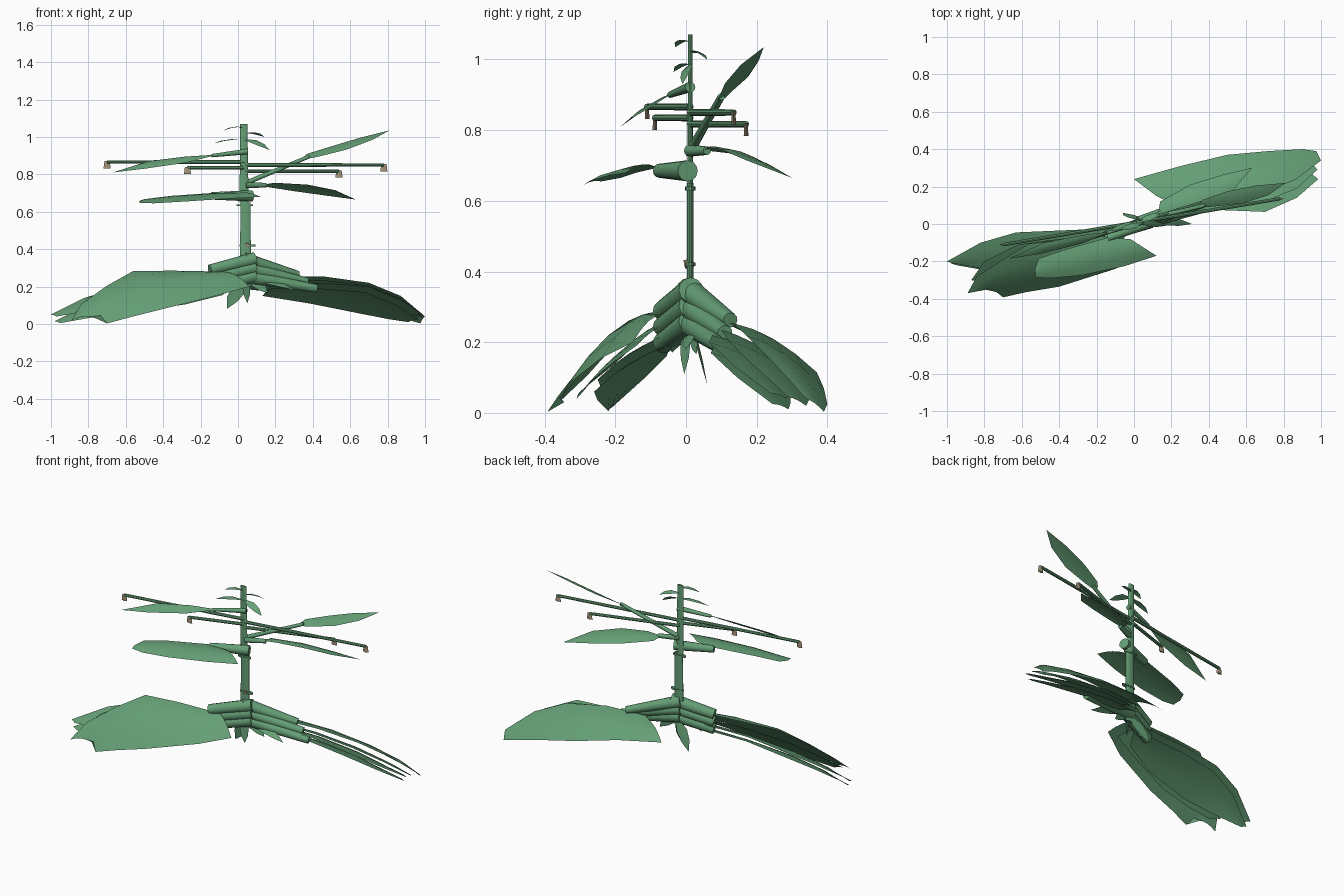
import bpy, bmesh, math
from mathutils import Vector


def material(name, rgb):
    m = bpy.data.materials.new(name)
    m.diffuse_color = (*rgb, 1)
    return m


GREEN = material("leaf_green", (0.13, 0.345, 0.18))
TAN = material("anther_tan", (0.36, 0.29, 0.18))


def finish(name, bm, mat):
    me = bpy.data.meshes.new(name)
    bm.to_mesh(me)
    bm.free()
    ob = bpy.data.objects.new(name, me)
    bpy.context.collection.objects.link(ob)
    me.materials.append(mat)
    bpy.context.view_layer.objects.active = ob
    ob.select_set(True)
    bpy.ops.object.shade_smooth_by_angle(angle=math.radians(40))
    ob.select_set(False)
    return ob


def leaf(name, edge_a, edge_b, bulge=0.05):
    """Thin blade stretched between two edges, arched upward across its width."""
    bm = bmesh.new()
    rows = []
    for a, b in zip(edge_a, edge_b):
        a, b = Vector(a), Vector(b)
        up = Vector((0, 0, bulge * (a - b).length))
        rows.append([bm.verts.new(a.lerp(b, f) + up * (4 * f * (1 - f))) for f in (0, 0.25, 0.5, 0.75, 1)])
    for r, s in zip(rows, rows[1:]):
        for i in range(4):
            bm.faces.new((r[i], r[i + 1], s[i + 1], s[i]))
    bmesh.ops.remove_doubles(bm, verts=bm.verts, dist=0.0005)
    bmesh.ops.recalc_face_normals(bm, faces=bm.faces)
    return finish(name, bm, GREEN)


def shifted(edge, d):
    return [tuple(Vector(p) + Vector(d)) for p in edge]


def tube(name, p, q, r1, r2, sides=12, flat=1.0, mat=GREEN):
    """Tapered round bar from p to q; flat squeezes it along y."""
    p, q = Vector(p), Vector(q)
    d = q - p
    bm = bmesh.new()
    bmesh.ops.create_cone(bm, cap_ends=True, segments=sides, radius1=r1, radius2=r2, depth=d.length)
    rot = d.to_track_quat('Z', 'Y')
    for v in bm.verts:
        off = rot @ v.co
        if flat != 1.0:
            off.y *= flat
        v.co = off + (p + q) / 2
    return finish(name, bm, mat)


def sprout(name, base, tip, width):
    """Small pointed leaf, width is the half-width vector."""
    b, t, w = Vector(base), Vector(tip), Vector(width)
    mids = [b.lerp(t, f) + Vector((0, 0, 0.01 * math.sin(math.pi * f))) for f in (0.35, 0.7)]
    leaf(name, [b + w * 0.3, mids[0] + w, mids[1] + w * 0.8, t],
         [b - w * 0.3, mids[0] - w, mids[1] - w * 0.8, t])


# Flattened stem with joint rings
tube("lower_stem", (0.04, 0.012, 0.2), (0.04, 0.012, 0.65), 0.03, 0.028, 14, 0.33)
tube("upper_stem", (0.033, 0.012, 0.65), (0.03, 0.012, 1.07), 0.024, 0.02, 14, 0.33)
for i, (x, z) in enumerate([(0.05, 0.42), (0.036, 0.635)]):
    tube(f"stem_ring_{i}", (x, 0.012, z - 0.005), (x, 0.012, z + 0.005), 0.044, 0.044, 14, 0.33)
tube("stem_bud", (0.05, -0.005, 0.42), (0.05, 0.02, 0.425), 0.012, 0.012, 8, mat=TAN)

# Stacked stalks of the basal leaves
for i in range(3):
    d = 0.045 * i
    tube(f"left_basal_stalk_{i}", (0.09, 0.015, 0.347 - d), (-0.15, -0.065, 0.288 - d), 0.037, 0.03)
    tube(f"right_basal_stalk_{i}", (0.03, 0.005, 0.347 - d),
         (0.32 + 0.05 * i, 0.125 - 0.015 * i, 0.262 - d * 0.8), 0.037, 0.022)

# Large basal leaves, left side
leaf("left_basal_leaf_top",
     [(-0.08, -0.06, .28), (-0.35, -0.08, .285), (-0.56, -0.105, .283), (-0.7, -0.19, .205),
      (-0.84, -0.28, .105), (-0.89, -0.37, .02)],
     [(0.06, -0.15, .2), (-0.1, -0.24, .155), (-0.4, -0.335, .08), (-0.58, -0.365, .035),
      (-0.70, -0.392, .003), (-0.76, -0.345, .03)], 0.11)
leaf("left_basal_leaf_middle",
     [(-0.1, -0.06, .25), (-0.4, -0.08, .25), (-0.62, -0.11, .225), (-0.8, -0.2, .14), (-0.87, -0.3, .06)],
     [(0.0, -0.14, .19), (-0.2, -0.21, .14), (-0.45, -0.28, .08), (-0.65, -0.3, .05), (-0.8, -0.31, .04)])
left_a = [(-0.05, -0.02, .23), (-0.4, -0.035, .225), (-0.63, -0.045, .195), (-0.82, -0.1, .14), (-1, -0.2, .05)]
left_b = [(-0.1, -0.12, .19), (-0.3, -0.2, .14), (-0.6, -0.25, .095), (-0.8, -0.24, .07), (-0.97, -0.21, .04)]
for i, d in enumerate([(0, 0, 0), (0.02, -0.01, -0.035)]):
    leaf(f"left_basal_leaf_{i}", shifted(left_a, d), shifted(left_b, d))

# Large basal leaves, right side
leaf("right_basal_leaf_top",
     [(0.12, .15, .235), (0.2, .11, .255), (0.45, .13, .255), (0.7, .17, .22), (0.87, .24, .15), (1.0, .34, .04)],
     [(0.0, .24, .19), (0.25, .31, .165), (0.5, .37, .115), (0.72, .39, .07), (0.9, .4, .025), (0.975, .39, .003)],
     0.08)
leaf("right_basal_leaf_middle",
     [(0.2, .09, .235), (0.45, .1, .235), (0.7, .12, .205), (0.87, .19, .135), (0.98, .29, .045)],
     [(0.1, .19, .19), (0.35, .28, .14), (0.6, .33, .09), (0.83, .35, .04), (0.94, .34, .02)])
right_a = [(0.2, .08, .22), (0.45, .075, .22), (0.7, .065, .2), (0.87, .14, .13), (0.985, .24, .055)]
right_b = [(0.15, .18, .18), (0.4, .25, .14), (0.65, .29, .09), (0.83, .29, .055), (0.93, .285, .04)]
for i, d in enumerate([(0, 0, 0), (-0.02, 0.005, -0.03)]):
    leaf(f"right_basal_leaf_{i}", shifted(right_a, d), shifted(right_b, d))

# Small hanging leaves under the crown
for i, (base, tip, w) in enumerate([
        ((0.04, 0.02, .23), (-0.06, 0.06, .08), (0.035, 0, -.015)),
        ((0.04, 0.0, .23), (0.05, -0.005, .11), (0.02, 0.014, 0)),
        ((0.06, 0.015, .24), (0.16, 0.03, .165), (0.02, 0.01, .02)),
        ((0.1, 0.02, .23), (0.31, 0.0, .18), (0.01, 0.02, .01)),
        ((0.02, 0.0, .23), (-0.09, -0.04, .17), (0.02, -0.02, 0))]):
    sprout(f"hanging_leaf_{i}", base, tip, w)

# Middle leaves with their stalks
tube("mid_left_stalk", (0.075, 0.005, .685), (-0.14, -0.075, .685), 0.03, 0.02)
leaf("mid_left_leaf",
     [(-0.02, -0.08, .695), (-0.15, -0.075, .695), (-0.38, -0.14, .68), (-0.51, -0.185, .665), (-0.53, -0.24, .655)],
     [(0.12, -0.17, .68), (-0.05, -0.225, .67), (-0.28, -0.275, .655), (-0.45, -0.29, .645), (-0.525, -0.285, .648)],
     0.09)
tube("mid_right_stalk", (0.04, 0.01, .742), (0.15, 0.06, .742), 0.017, 0.012)
leaf("mid_right_leaf",
     [(0.13, .06, .742), (0.14, .12, .735), (0.3, .21, .71), (0.48, .265, .685), (0.63, .3, .665)],
     [(0.15, .055, .745), (0.22, .06, .752), (0.37, .1, .745), (0.52, .17, .715), (0.63, .3, .665)], 0.09)

# Upper leaves with their stalks
tube("upper_right_stalk", (0.045, 0.02, .755), (0.38, 0.1, .895), 0.013, 0.01)
leaf("upper_right_leaf",
     [(0.35, .11, .89), (0.37, .13, .91), (0.5, .175, .95), (0.65, .205, .995), (0.81, .22, 1.035)],
     [(0.36, .09, .883), (0.41, .092, .89), (0.58, .11, .932), (0.72, .155, .985), (0.81, .22, 1.035)])
tube("upper_left_stalk", (0.05, 0.012, .922), (-0.14, -0.045, .9), 0.015, 0.009)
leaf("upper_left_leaf",
     [(-0.12, -0.04, .905), (-0.28, -0.06, .895), (-0.48, -0.1, .87), (-0.67, -0.185, .81)],
     [(-0.13, -0.045, .9), (-0.28, -0.105, .862), (-0.5, -0.16, .83), (-0.67, -0.185, .81)], 0.1)

# Thin flower rods, each with a drooping tip
for i, (x, y, z) in enumerate([(-0.7, -0.11, .866), (-0.27, -0.088, .835), (0.78, 0.135, .85), (0.54, 0.17, .817)]):
    tube(f"flower_rod_{i}", (0.035, 0.012, z), (x, y, z), 0.01, 0.009, 8)
    tube(f"flower_tip_{i}", (x, y, z + 0.004), (x, y, z - 0.034), 0.014, 0.019, 4, 0.35, TAN)

# Tiny leaves at the top of the stem
for i, (base, tip, w) in enumerate([
        ((0.03, 0.0, 1.05), (-0.075, -0.03, 1.035), (0.01, -0.014, 0)),
        ((0.04, 0.015, 1.02), (0.14, 0.06, 1.0), (0.014, -0.012, .003)),
        ((0.03, 0.01, .985), (-0.13, -0.035, .965), (0.015, -0.014, 0)),
        ((0.04, 0.01, .985), (0.17, -0.01, .93), (0.012, 0.015, .008))]):
    sprout(f"top_leaf_{i}", base, tip, w)
